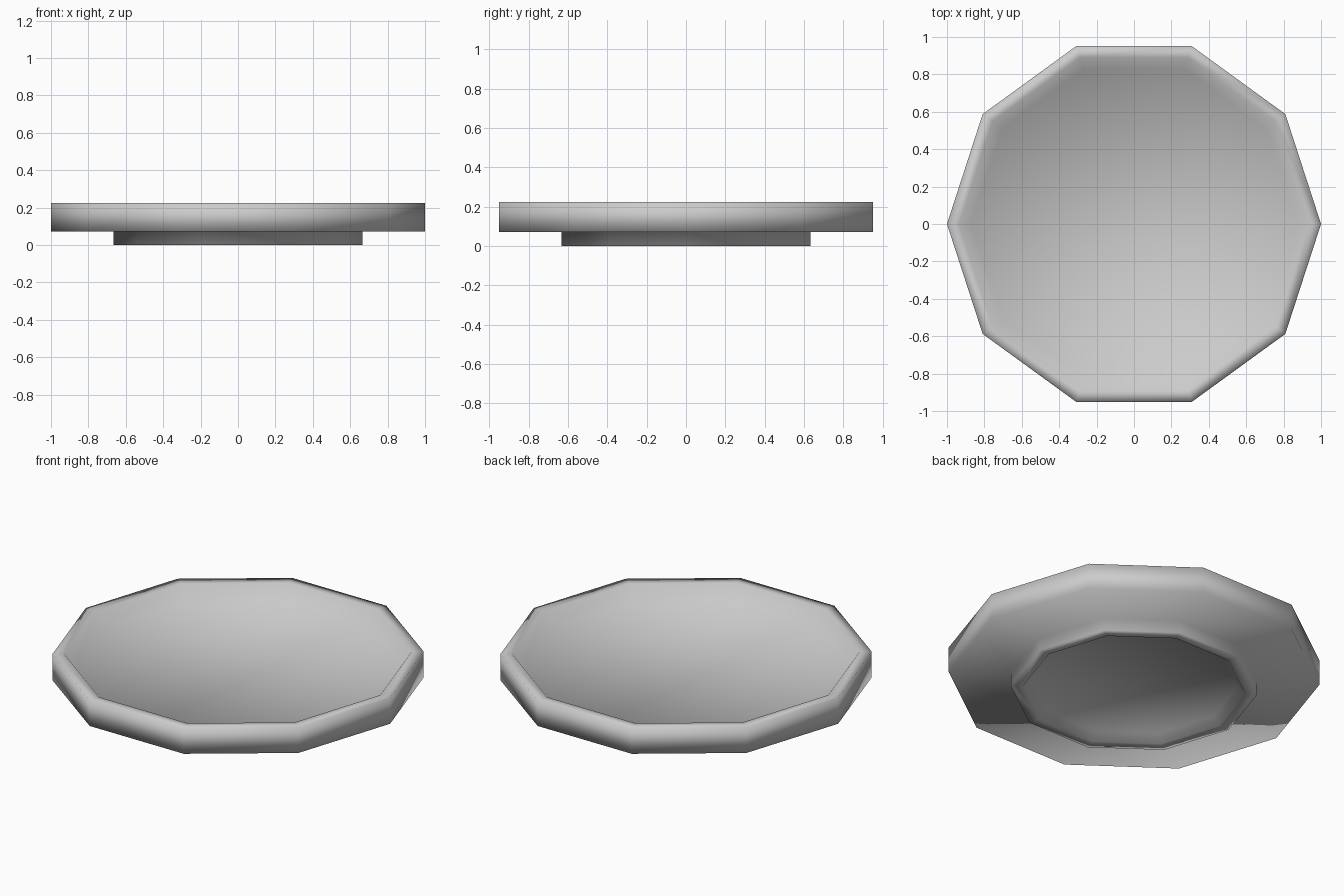
import bpy, bmesh, math

if "Cube" in bpy.data.objects:
    bpy.data.objects.remove(bpy.data.objects["Cube"])

SIDES = 10


def lathe(name, profile):
    """Ten-sided turned shape, capped at both ends of the profile."""
    bm = bmesh.new()
    rings = []
    for r, z in profile:
        rings.append([bm.verts.new((r * math.cos(2 * math.pi * i / SIDES),
                                    r * math.sin(2 * math.pi * i / SIDES), z))
                      for i in range(SIDES)])
    for a, b in zip(rings, rings[1:]):
        for i in range(SIDES):
            j = (i + 1) % SIDES
            bm.faces.new((a[i], a[j], b[j], b[i]))
    bm.faces.new(rings[0][::-1])
    bm.faces.new(rings[-1])
    bmesh.ops.recalc_face_normals(bm, faces=bm.faces)
    for f in bm.faces:
        f.smooth = True
    mesh = bpy.data.meshes.new(name)
    bm.to_mesh(mesh)
    bm.free()
    obj = bpy.data.objects.new(name, mesh)
    bpy.context.collection.objects.link(obj)
    return obj


# Plate: hollow foot, flat underside, straight wall, flat rim, sunken floor
lathe("plate", [
    (0.56, 0.045), (0.60, 0.0), (0.665, 0.0),     # recessed foot
    (0.665, 0.072), (1.0, 0.072),                 # underside
    (1.0, 0.225), (0.935, 0.225),                 # outer wall and rim
    (0.87, 0.15),                                 # slope down to the floor
])
